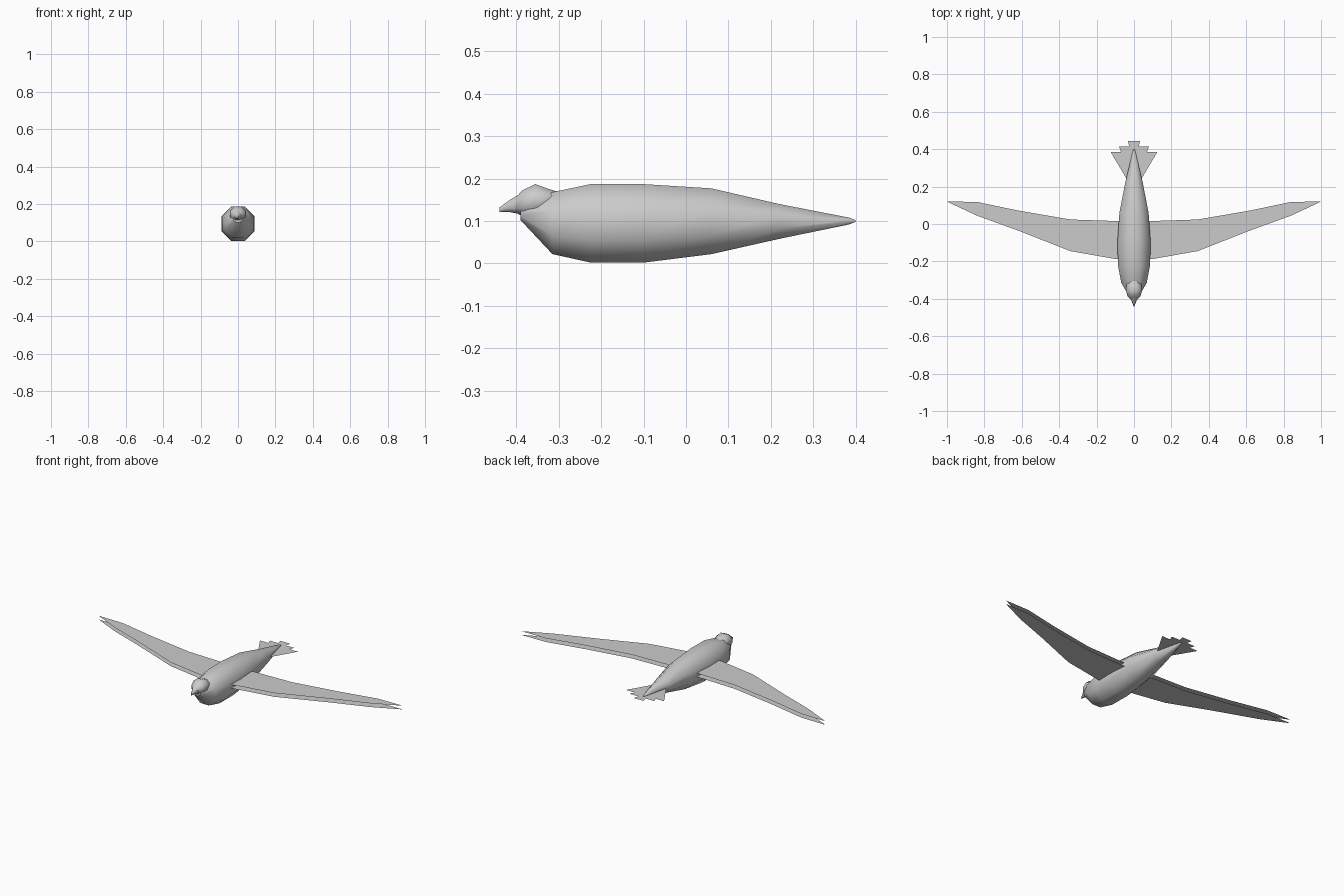
import bpy, math

if "Cube" in bpy.data.objects:
    bpy.data.objects.remove(bpy.data.objects["Cube"])

def make(name, verts, faces, smooth=False):
    me = bpy.data.meshes.new(name)
    me.from_pydata(verts, [], faces)
    me.update()
    ob = bpy.data.objects.new(name, me)
    bpy.context.collection.objects.link(ob)
    if smooth:
        for p in me.polygons:
            p.use_smooth = len(p.vertices) == 4
    return ob

def loft(name, stations, n=8):
    """Stations: y, half width, bottom z, top z; n-sided rings with flat tops."""
    k = 1 / math.cos(math.pi / n)
    verts, faces = [], []
    for y, rx, z0, z1 in stations:
        cz, rz = (z0 + z1) / 2, (z1 - z0) / 2
        for i in range(n):
            a = 2 * math.pi * (i + 0.5) / n
            verts.append((rx * k * math.cos(a), y, cz + rz * k * math.sin(a)))
    for s in range(len(stations) - 1):
        for i in range(n):
            j = (i + 1) % n
            faces.append((s*n + i, (s+1)*n + i, (s+1)*n + j, s*n + j))
    last = (len(stations) - 1) * n
    faces.append(tuple(range(n)))
    faces.append(tuple(last + i for i in reversed(range(n))))
    return make(name, verts, faces, True)

# Tapered body
loft("body", [(-0.39, 0.025, 0.102, 0.14), (-0.315, 0.068, 0.022, 0.168),
              (-0.225, 0.085, 0.002, 0.187), (-0.10, 0.089, 0.002, 0.187),
              (0.06, 0.078, 0.022, 0.177), (0.22, 0.047, 0.058, 0.14),
              (0.385, 0.008, 0.092, 0.108), (0.40, 0.002, 0.098, 0.102)])

# Head and beak
loft("head", [(-0.402, 0.02, 0.12, 0.155), (-0.385, 0.035, 0.111, 0.173),
              (-0.355, 0.044, 0.109, 0.187), (-0.325, 0.039, 0.122, 0.176),
              (-0.305, 0.03, 0.14, 0.17)])
loft("beak", [(-0.44, 0.002, 0.121, 0.132), (-0.415, 0.012, 0.121, 0.15),
              (-0.385, 0.025, 0.115, 0.168)])

# Wings: upper and lower thin sheets (x, leading y, trailing y)
ribs = [(0.05, -0.19, 0.015), (0.10, -0.187, 0.016), (0.34, -0.145, 0.024),
        (0.62, -0.035, 0.072), (0.84, 0.045, 0.118), (0.99, 0.115, 0.12)]
for label, z in (("upper", 0.114), ("lower", 0.092)):
    for side, sx in (("right", -1), ("left", 1)):
        verts, faces = [], []
        for x, y0, y1 in ribs:
            verts += [(sx * x, y0, z), (sx * x, y1, z)]
        verts.append((sx, 0.12, z))
        up = (label == "upper") == (sx > 0)
        for i in range(len(ribs) - 1):
            f = (2*i, 2*i + 2, 2*i + 3, 2*i + 1)
            faces.append(f if up else f[::-1])
        f = (len(verts) - 3, len(verts) - 1, len(verts) - 2)
        faces.append(f if up else f[::-1])
        make(f"{side}_wing_{label}", verts, faces)

# Stepped tail fan
half = [(0.015, 0.20), (0.125, 0.385), (0.07, 0.385), (0.08, 0.414),
        (0.026, 0.414), (0.032, 0.445)]
outline = half + [(-x, y) for x, y in reversed(half)]
make("tail", [(x, y, 0.10) for x, y in outline], [tuple(range(len(outline)))])
